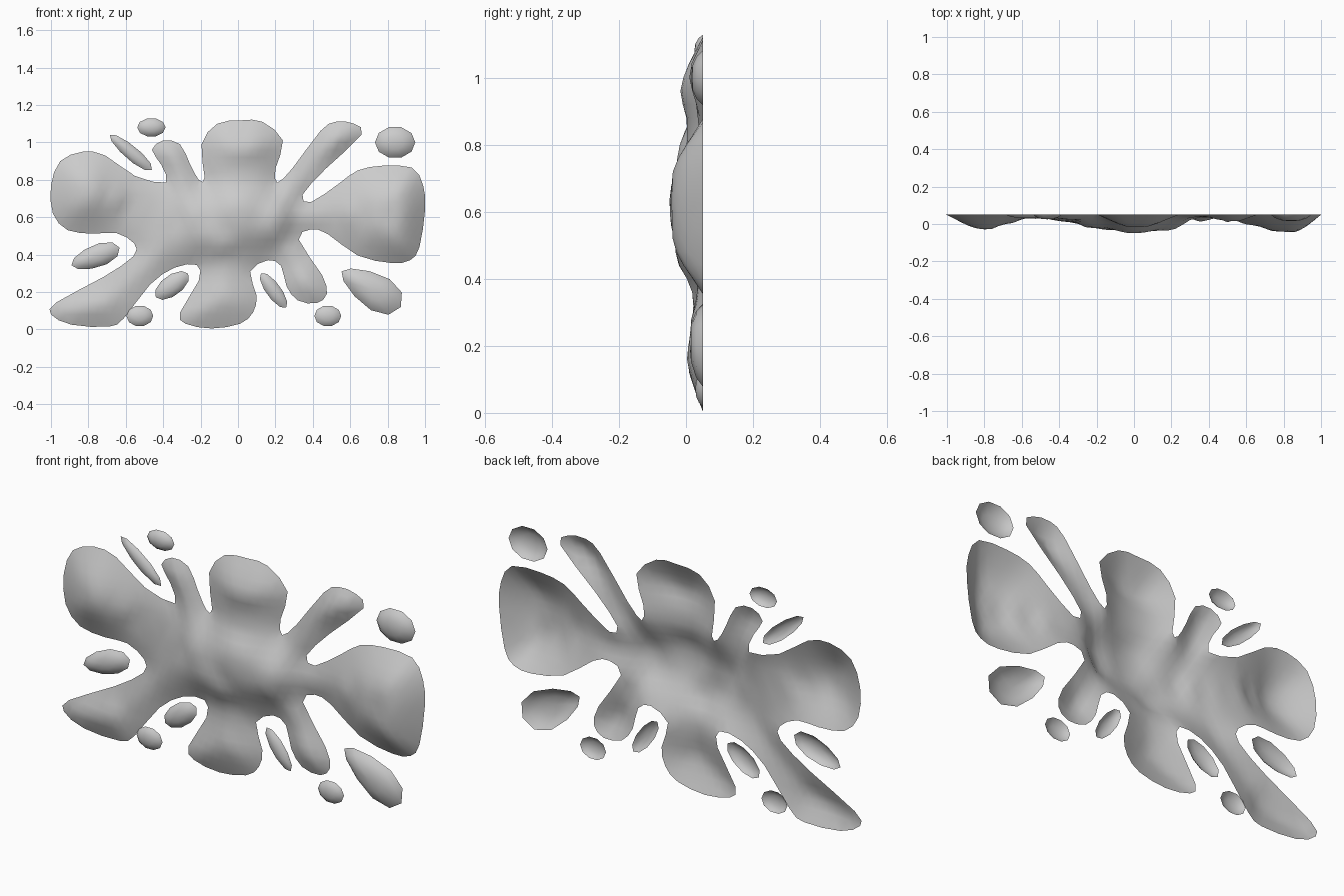
import bpy, bmesh, math
from mathutils import Vector
from mathutils.geometry import delaunay_2d_cdt, intersect_point_line

if "Cube" in bpy.data.objects:
    bpy.data.objects.remove(bpy.data.objects["Cube"])

BACK = 0.05  # plane of the open flat back

# Outline of the main splat, clockwise (x, z)
OUTLINE = [
    (-1, .77), (-.95, .90), (-.83, .95), (-.71, .93), (-.55, .82), (-.385, .785),
    (-.41, .88), (-.46, .96), (-.40, 1.01), (-.31, .99), (-.255, .88), (-.21, .80),
    (-.178, .81), (-.195, .99), (-.11, 1.10), (.02, 1.118), (.13, 1.11), (.24, 1.01),
    (.20, .86), (.21, .785), (.29, .86), (.44, 1.06), (.52, 1.11), (.62, 1.10),
    (.66, 1.04), (.47, .86), (.345, .72), (.39, .68), (.54, .78), (.64, .85),
    (.77, .875), (.93, .865), (.99, .77), (1, .64), (.97, .44), (.92, .37),
    (.82, .355), (.64, .395), (.48, .51), (.39, .535), (.325, .48), (.45, .29),
    (.475, .19), (.42, .14), (.32, .155), (.26, .23), (.23, .34), (.16, .37),
    (.065, .31), (.10, .18), (.08, .09), (.01, .03), (-.14, .005), (-.28, .03),
    (-.31, .09), (-.21, .26), (-.22, .345), (-.34, .33), (-.47, .24), (-.61, .06),
    (-.69, .015), (-.89, .025), (-1, .08), (-.97, .145), (-.72, .28), (-.56, .39),
    (-.555, .46), (-.65, .515), (-.77, .512), (-.91, .53), (-.99, .62)]

# Swells and necks: x, z, thickness
SWELLS = [
    (0, .62, .1), (-.12, .5, .083), (.18, .58, .085), (-.22, .6, .072),
    (-.35, .6, .036), (-.47, .62, .018), (-.57, .65, .014), (-.68, .7, .05),
    (-.78, .72, .08), (-.8, .12, .04), (-.6, .27, .015), (-.14, .16, .04),
    (-.06, .32, .028), (.02, 1, .058), (.02, .84, .046), (.54, 1.02, .035),
    (.36, .84, .014), (-.38, .93, .025), (.78, .6, .09), (.9, .6, .075),
    (.62, .6, .055), (.5, .6, .02), (.38, .6, .015), (.4, .24, .028), (.29, .4, .016)]


def smooth_loop(points, steps):
    """Closed Catmull-Rom curve."""
    p = [Vector(q) for q in points]
    out = []
    for i in range(len(p)):
        a, b, c, d = (p[(i + k) % len(p)] for k in (-1, 0, 1, 2))
        for s in range(steps):
            t = s / steps
            out.append(.5 * (2 * b + (c - a) * t + (2 * a - 5 * b + 4 * c - d) * t * t
                             + (3 * b - a - 3 * c + d) * t ** 3))
    return out


def make_object(name, verts, faces):
    mesh = bpy.data.meshes.new(name)
    mesh.from_pydata(verts, [], faces)
    bm = bmesh.new()
    bm.from_mesh(mesh)
    bm.normal_update()
    bmesh.ops.reverse_faces(bm, faces=[f for f in bm.faces if f.normal.y > 0])
    for f in bm.faces:
        f.smooth = True
    bm.to_mesh(mesh)
    bm.free()
    ob = bpy.data.objects.new(name, mesh)
    bpy.context.collection.objects.link(ob)
    return ob


# Main splat: outline filled with a grid and raised into a domed skin
rim = smooth_loop(OUTLINE, 2)[::-1]
N = len(rim)


def edge_distance(p):
    best = 9
    for i in range(N):
        a, b = rim[i], rim[(i + 1) % N]
        ab = b - a
        t = max(0, min(1, (p - a).dot(ab) / ab.length_squared))
        best = min(best, (p - a - ab * t).length)
    return best


def profile(d):
    return math.sin(math.pi / 2 * min(1, d / .2))


amps = [(Vector((x, z)), h / max(.15, profile(edge_distance(Vector((x, z))))))
        for x, z, h in SWELLS]


def height(p):
    total = weight = 0
    for c, a in amps:
        w = 1 / ((p - c).length_squared + .002) ** 1.7
        total += w * a
        weight += w
    return total / weight * profile(edge_distance(p))


pts = list(rim)
for i in range(-25, 26):
    for j in range(0, 29):
        p = Vector((i * .04 + .02 * (j % 2), j * .04))
        if edge_distance(p) > .018:
            pts.append(p)
v2, _, tris, *_ = delaunay_2d_cdt(pts, [], [list(range(N))], 1, 1e-5)
verts = []
for p in v2:
    d = edge_distance(p)
    verts.append((p.x, BACK - (height(p) if d > 1e-4 else 0), p.y))
make_object("splat", verts, tris)


# Droplets: tapered domes, open at the back
def droplet(name, x, z, rx, rz, angle, h, taper=0, sides=10):
    ca, sa = math.cos(math.radians(angle)), math.sin(math.radians(angle))
    verts, faces = [], []
    for r, k in ((1, 0), (.8, .5), (.45, .88)):
        for i in range(sides):
            t = 2 * math.pi * i / sides
            u = rx * r * math.cos(t)
            v = rz * r * math.sin(t) * (1 + taper * math.cos(t))
            verts.append((x + u * ca - v * sa, BACK - h * k, z + u * sa + v * ca))
    verts.append((x, BACK - h, z))
    for i in range(sides):
        n = (i + 1) % sides
        for o in (0, sides):
            faces.append((o + i, o + n, o + sides + n, o + sides + i))
        faces.append((2 * sides + i, 2 * sides + n, 3 * sides))
    make_object(name, verts, faces)


for i, args in enumerate([
        (-.573, .946, .147, .037, -40, .02, .1),
        (-.463, 1.08, .076, .05, 0, .025),
        (.84, 1.0, .108, .085, 0, .035),
        (-.762, .39, .137, .06, 20, .03, .15),
        (-.353, .235, .107, .055, 36, .025),
        (-.525, .072, .072, .056, 0, .022),
        (.19, .208, .114, .04, -54, .02),
        (.48, .072, .072, .056, 0, .022),
        (.712, .215, .185, .092, -31, .04, .35)]):
    droplet(f"droplet_{i + 1}", *args)
